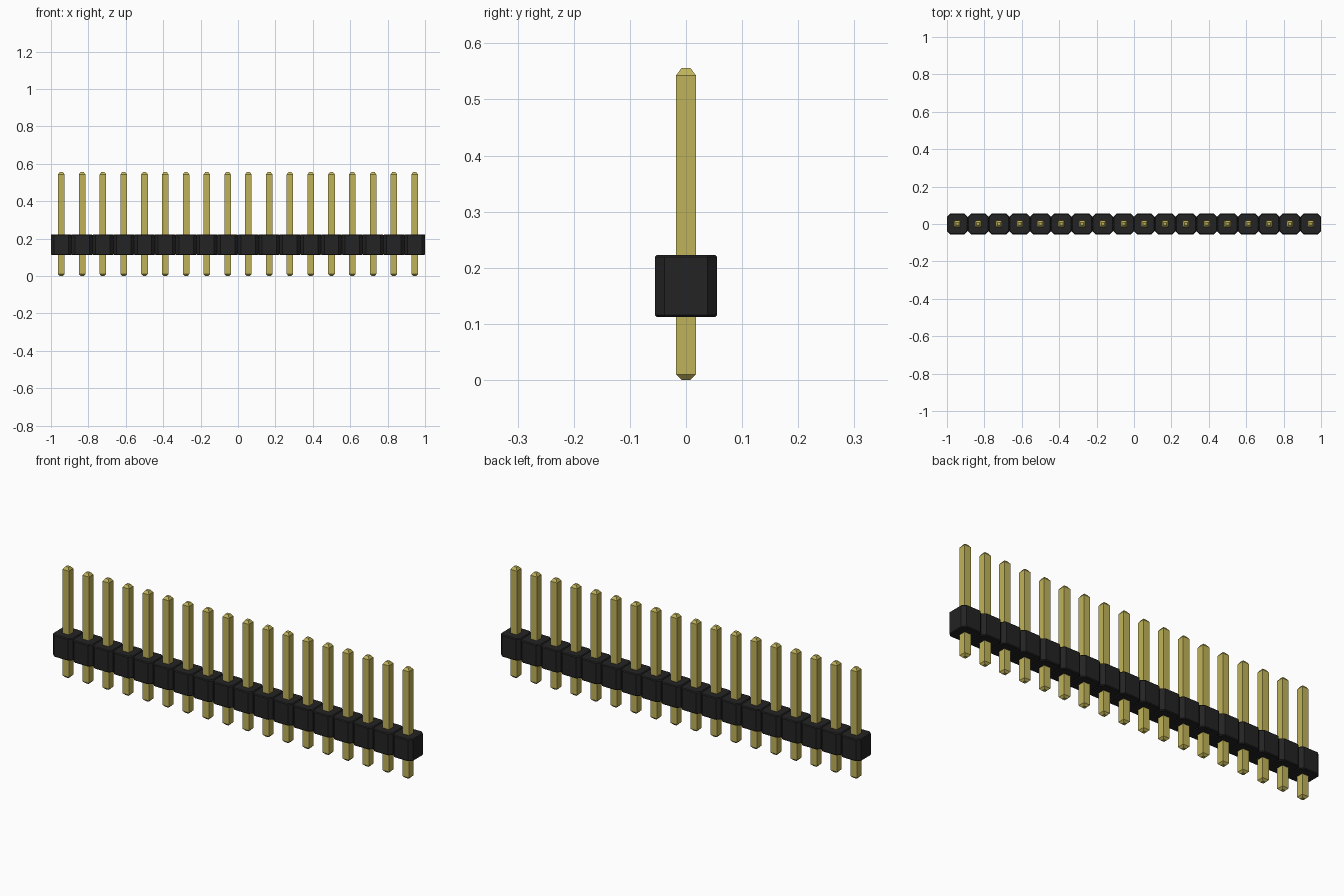
import bpy
import bmesh

cube = bpy.data.objects.get("Cube")
if cube:
    bpy.data.objects.remove(cube, do_unlink=True)

COUNT = 18
PITCH = 2 / COUNT


def material(name, color, roughness):
    mat = bpy.data.materials.new(name)
    mat.use_nodes = True
    mat.diffuse_color = color
    bsdf = mat.node_tree.nodes["Principled BSDF"]
    bsdf.inputs["Base Color"].default_value = color
    bsdf.inputs["Roughness"].default_value = roughness
    return mat


def outline(half, cut):
    """Square outline, with its corners cut off when cut is above zero."""
    if cut == 0:
        return [(-half, -half), (half, -half), (half, half), (-half, half)]
    s = half - cut
    return [(-s, -half), (s, -half), (half, -s), (half, s),
            (s, half), (-s, half), (-half, s), (-half, -s)]


def stack(name, sections, mat):
    """Joins (z, half width, corner cut) sections into a closed mesh."""
    bm = bmesh.new()
    rings = [[bm.verts.new((x, y, z)) for x, y in outline(half, cut)]
             for z, half, cut in sections]
    for low, high in zip(rings, rings[1:]):
        for i in range(len(low)):
            j = (i + 1) % len(low)
            bm.faces.new((low[i], low[j], high[j], high[i]))
    bm.faces.new(rings[0][::-1])
    bm.faces.new(rings[-1])
    mesh = bpy.data.meshes.new(name)
    bm.to_mesh(mesh)
    bm.free()
    mesh.materials.append(mat)
    return mesh


gold = material("gold metal", (0.53, 0.45, 0.10, 1), 0.4)
black = material("black plastic", (0.017, 0.017, 0.017, 1), 0.6)

# Housing segment: cut corners and a slim bevel at top and bottom
half = PITCH / 2
housing = stack("housing_segment", [
    (0.112, half - 0.004, 0.015), (0.116, half, 0.017),
    (0.219, half, 0.017), (0.223, half - 0.004, 0.015)], black)

# Square pin with tapered ends
pin = stack("pin", [
    (0, 0.008, 0), (0.01, 0.0175, 0),
    (0.543, 0.0175, 0), (0.556, 0.008, 0)], gold)

# Row of segments, one pin in each
for i in range(COUNT):
    for mesh in (housing, pin):
        obj = bpy.data.objects.new(f"{mesh.name}_{i + 1}", mesh)
        obj.location.x = (i - (COUNT - 1) / 2) * PITCH
        bpy.context.collection.objects.link(obj)
